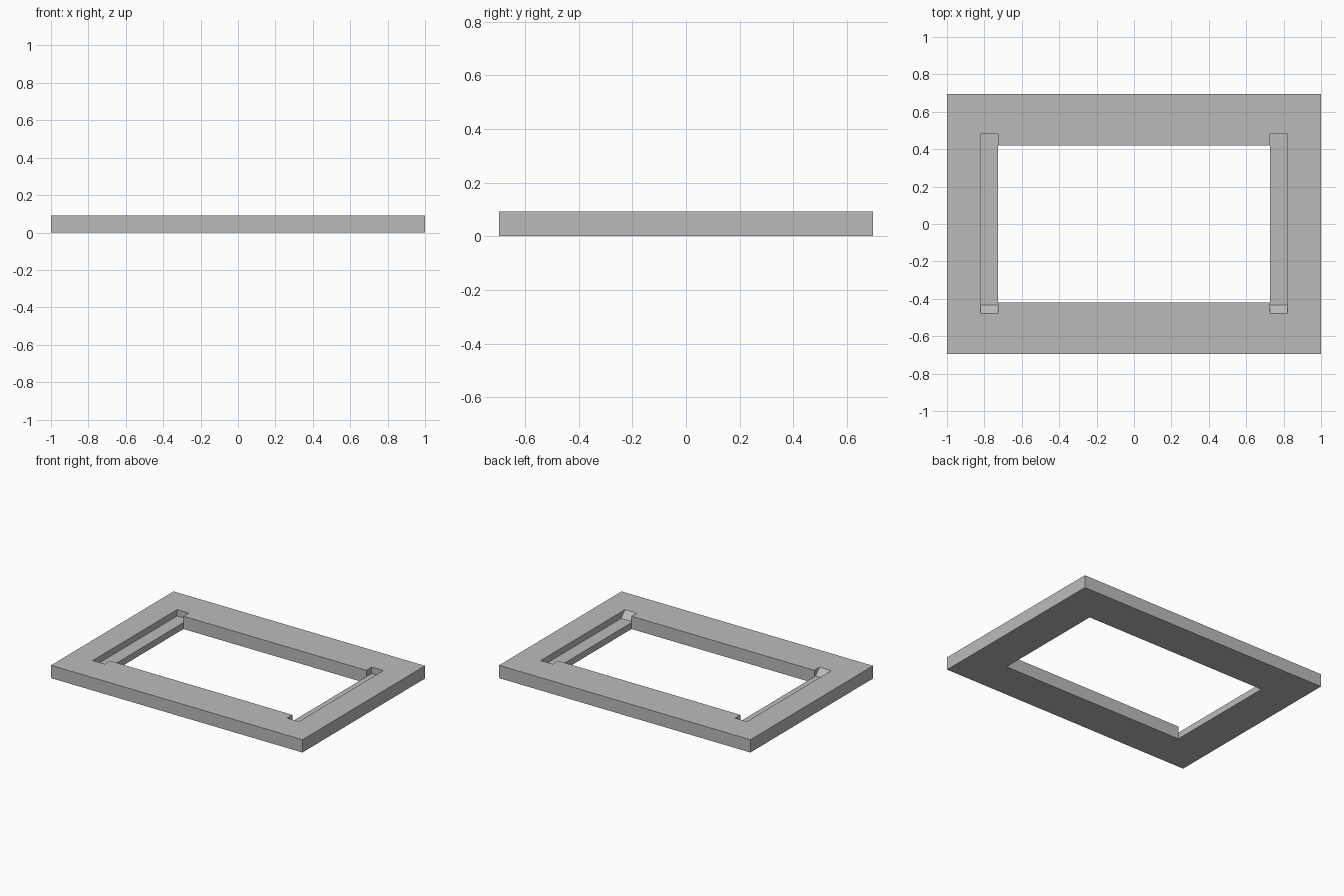
import bpy
import bmesh

if "Cube" in bpy.data.objects:
    bpy.data.objects.remove(bpy.data.objects["Cube"], do_unlink=True)

HEIGHT = 0.092
FLOOR = 0.046          # height of the recessed ledges
OPEN_X, OPEN_Y = 0.727, 0.419

grey = bpy.data.materials.new("plain_grey")
grey.use_nodes = True
colour = (0.5, 0.5, 0.5, 1)
grey.diffuse_color = colour
grey.node_tree.nodes["Principled BSDF"].inputs["Base Color"].default_value = colour


def prism(name, profile, x0, x1):
    """Extrude a closed (y, z) profile along x."""
    bm = bmesh.new()
    face = bm.faces.new([bm.verts.new((x0, y, z)) for y, z in profile])
    ext = bmesh.ops.extrude_face_region(bm, geom=[face])
    moved = [v for v in ext["geom"] if isinstance(v, bmesh.types.BMVert)]
    bmesh.ops.translate(bm, verts=moved, vec=(x1 - x0, 0, 0))
    bmesh.ops.recalc_face_normals(bm, faces=bm.faces)
    mesh = bpy.data.meshes.new(name)
    bm.to_mesh(mesh)
    bm.free()
    mesh.materials.append(grey)
    obj = bpy.data.objects.new(name, mesh)
    bpy.context.collection.objects.link(obj)
    return obj


def box_profile(y, z0, z1):
    return [(-y, z0), (y, z0), (y, z1), (-y, z1)]


def cut(target, cutter):
    mod = target.modifiers.new(cutter.name, "BOOLEAN")
    mod.operation = "DIFFERENCE"
    mod.solver = "EXACT"
    mod.object = cutter
    bpy.context.view_layer.objects.active = target
    bpy.ops.object.modifier_apply(modifier=mod.name)
    bpy.data.objects.remove(cutter, do_unlink=True)


# Rectangular frame with a through opening
frame = prism("frame", box_profile(0.696, 0, HEIGHT), -1, 1)
cut(frame, prism("opening_cutter", box_profile(OPEN_Y, -0.1, 0.2), -OPEN_X, OPEN_X))

# Ledge recess on each side: square at the back, sloped at the front
slope_top = 0.2
recess = [(-0.433, FLOOR), (0.48, FLOOR), (0.48, slope_top),
          (-0.433 - (slope_top - FLOOR), slope_top)]
for side in (-1, 1):
    cut(frame, prism("recess_cutter", recess, side * OPEN_X, side * 0.82))
